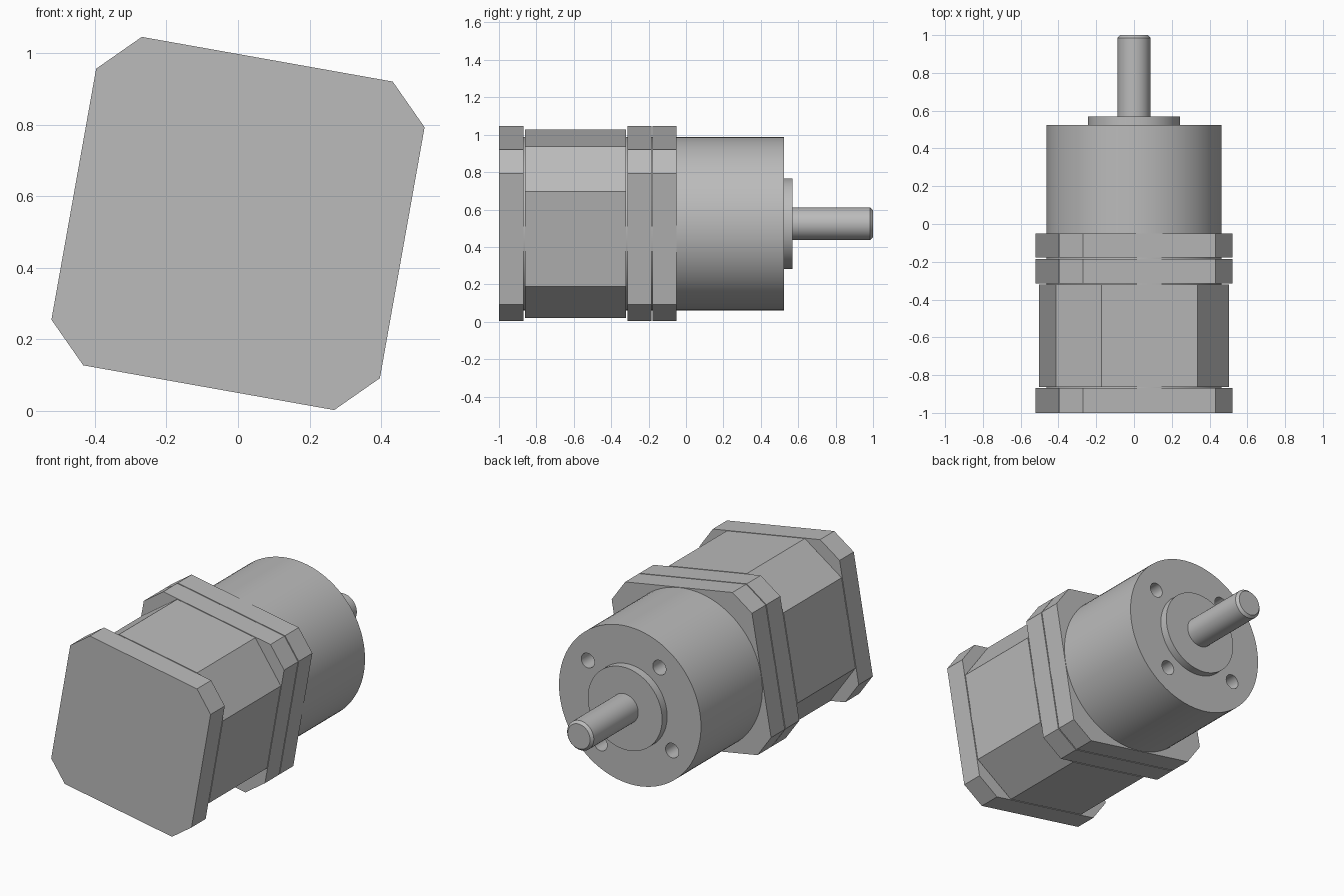
import bpy, bmesh, math
from mathutils import Matrix, Vector

cube = bpy.data.objects.get("Cube")
if cube:
    bpy.data.objects.remove(cube)

AXIS_Z = 0.524
TILT = math.radians(-10.1)   # roll of the whole unit about its shaft
HALF = 0.466                 # half width across the flats

metal = bpy.data.materials.new("grey metal")
metal.use_nodes = True
colour = (0.5, 0.5, 0.5, 1)
metal.diffuse_color = colour
metal.node_tree.nodes["Principled BSDF"].inputs["Base Color"].default_value = colour


def finish(name, bm):
    """Recalculate normals and place the part on the shaft axis."""
    bmesh.ops.recalc_face_normals(bm, faces=bm.faces)
    mesh = bpy.data.meshes.new(name)
    bm.to_mesh(mesh)
    bm.free()
    mesh.materials.append(metal)
    ob = bpy.data.objects.new(name, mesh)
    bpy.context.collection.objects.link(ob)
    ob.location.z = AXIS_Z
    return ob


def prism(name, flat, y0, y1):
    """Square bar with cut corners; flat is half the length of each flat."""
    bm = bmesh.new()
    ring = []
    for k in range(4):
        turn = Matrix.Rotation(-TILT + k * math.pi / 2, 3, 'Y')
        ring += [bm.verts.new(turn @ Vector((s * flat, y0, HALF))) for s in (-1, 1)]
    base = bm.faces.new(ring)
    out = bmesh.ops.extrude_face_region(bm, geom=[base])
    moved = [g for g in out["geom"] if isinstance(g, bmesh.types.BMVert)]
    bmesh.ops.translate(bm, verts=moved, vec=(0, y1 - y0, 0))
    return finish(name, bm)


def turned(name, profile, segments=96):
    """Solid of revolution about the shaft from (radius, y) points."""
    bm = bmesh.new()
    verts = [bm.verts.new((r, y, 0)) for r, y in profile]
    edges = [bm.edges.new(pair) for pair in zip(verts, verts[1:])]
    bmesh.ops.spin(bm, geom=verts + edges, axis=(0, 1, 0), cent=(0, 0, 0),
                   angle=math.tau, steps=segments)
    bmesh.ops.remove_doubles(bm, verts=bm.verts, dist=1e-4)
    return finish(name, bm)


def smooth(ob):
    bpy.ops.object.select_all(action='DESELECT')
    ob.select_set(True)
    bpy.context.view_layer.objects.active = ob
    bpy.ops.object.shade_smooth_by_angle(angle=math.radians(25))


# Motor: end cap, body with wider corner cuts, front cap and mounting flange
prism("end_cap", 0.356, -1.0, -0.868)
prism("motor_body", 0.259, -0.862, -0.32)
prism("front_cap", 0.356, -0.314, -0.184)
prism("mounting_flange", 0.356, -0.178, -0.05)

# Round core that fills the narrow joints between the motor sections
core = turned("motor_core", [(0, -0.9), (0.463, -0.9), (0.463, -0.1), (0, -0.1)])

# Gearbox housing
housing = turned("gearbox_housing", [(0, -0.06), (0.464, -0.06), (0.464, 0.523), (0, 0.523)])

# Four blind screw holes in the housing face
bm = bmesh.new()
for k in range(4):
    a = math.pi / 4 + TILT + k * math.pi / 2
    place = Matrix.Translation((0.336 * math.cos(a), 0.5, 0.336 * math.sin(a)))
    bmesh.ops.create_cone(bm, cap_ends=True, segments=32, radius1=0.043, radius2=0.043,
                          depth=0.3, matrix=place @ Matrix.Rotation(math.pi / 2, 4, 'X'))
cutter = finish("screw_hole_cutter", bm)
cutter.hide_render = True
cutter.hide_set(True)
holes = housing.modifiers.new("screw_holes", 'BOOLEAN')
holes.object = cutter
holes.operation = 'DIFFERENCE'
holes.solver = 'EXACT'

# Apply the cut, then discard the cutter
bpy.context.view_layer.objects.active = housing
bpy.ops.object.modifier_apply(modifier=holes.name)
bpy.data.objects.remove(cutter)

# Centring boss and output shaft with a chamfered tip
boss = turned("centring_boss", [(0, 0.5), (0.243, 0.5), (0.243, 0.57), (0, 0.57)])
shaft = turned("output_shaft", [(0, 0.55), (0.087, 0.55), (0.087, 0.985), (0.073, 1.0), (0, 1.0)], 64)

for part in (core, housing, boss, shaft):
    smooth(part)
